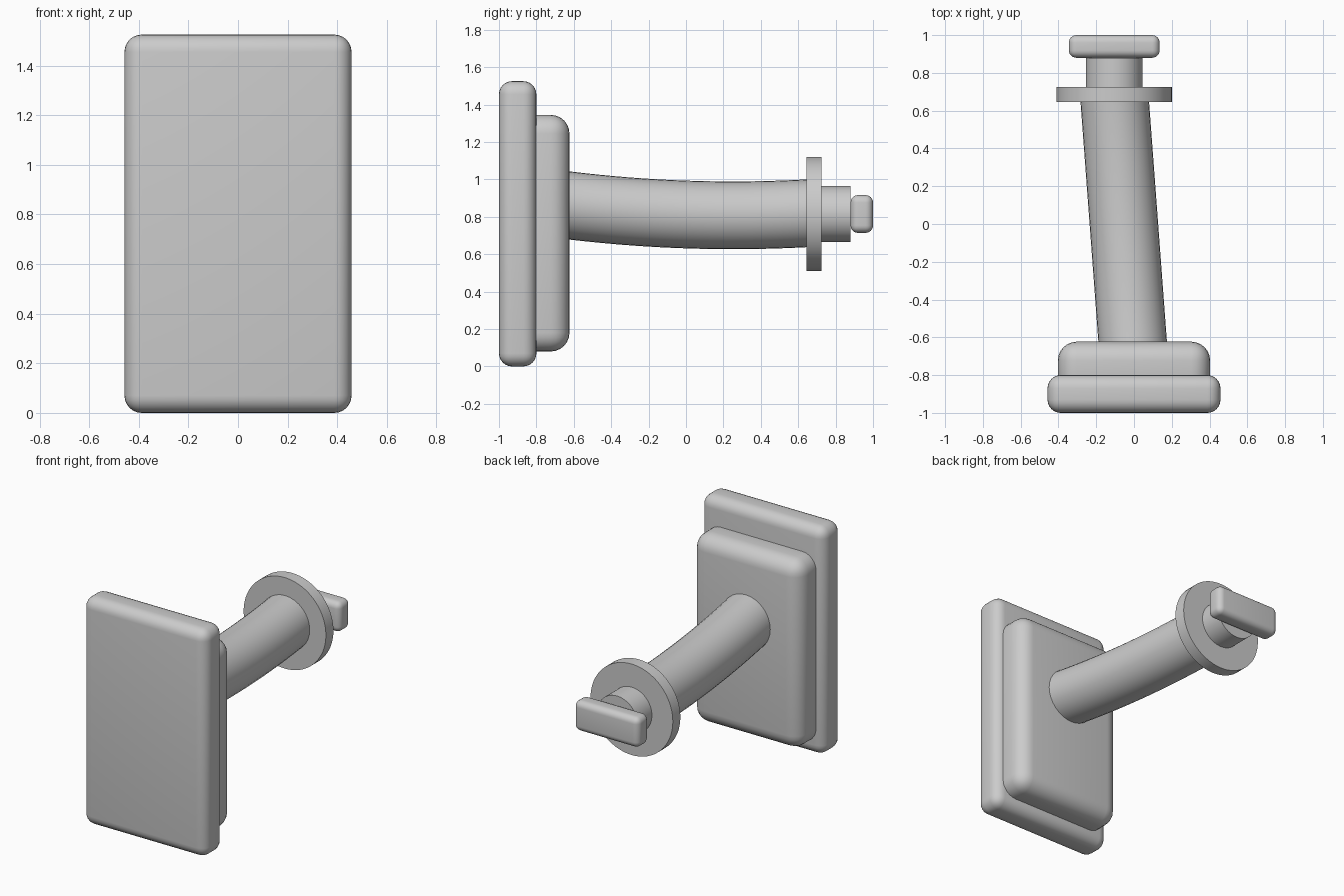
import bpy
from math import pi
from mathutils import Vector

if "Cube" in bpy.data.objects:
    bpy.data.objects.remove(bpy.data.objects["Cube"])


def smooth(obj):
    bpy.ops.object.select_all(action='DESELECT')
    obj.select_set(True)
    bpy.context.view_layer.objects.active = obj
    bpy.ops.object.shade_smooth_by_angle(angle=pi / 6)


def rounded_box(name, lo, hi, radius):
    lo, hi = Vector(lo), Vector(hi)
    bpy.ops.mesh.primitive_cube_add(size=1, location=(lo + hi) / 2)
    obj = bpy.context.object
    obj.name = name
    obj.scale = hi - lo
    bpy.ops.object.transform_apply(location=False, rotation=False, scale=True)
    bevel = obj.modifiers.new("rounding", 'BEVEL')
    bevel.width = radius
    bevel.segments = 6
    bpy.ops.object.modifier_apply(modifier="rounding")
    smooth(obj)


def disc(name, y0, y1, radius):
    bpy.ops.mesh.primitive_cylinder_add(
        vertices=64, radius=radius, depth=y1 - y0,
        location=(-0.105, (y0 + y1) / 2, 0.815), rotation=(pi / 2, 0, 0))
    bpy.context.object.name = name
    smooth(bpy.context.object)


# Stacked rounded plates
rounded_box("front_plate", (-0.458, -1, 0), (0.458, -0.8, 1.525), 0.07)
rounded_box("backing_plate", (-0.403, -0.9, 0.08), (0.403, -0.623, 1.345), 0.1)

# Gently curved arm, swept along y
curve = bpy.data.curves.new("arm", 'CURVE')
curve.dimensions = '3D'
curve.bevel_depth = 0.181
curve.bevel_resolution = 14
curve.use_fill_caps = True
spline = curve.splines.new('POLY')
steps = 20
spline.points.add(steps)
for i, p in enumerate(spline.points):
    y = -0.68 + 1.36 * i / steps
    p.co = (-0.007 - 0.0745 * (y + 0.625), y, 0.808 + 0.069 * (y - 0.25) ** 2, 1)
arm = bpy.data.objects.new("arm", curve)
bpy.context.collection.objects.link(arm)
bpy.ops.object.select_all(action='DESELECT')
arm.select_set(True)
bpy.context.view_layer.objects.active = arm
bpy.ops.object.convert(target='MESH')
smooth(bpy.context.object)

# Flange, neck and end bar
disc("flange", 0.645, 0.725, 0.305)
disc("neck", 0.70, 0.88, 0.15)
rounded_box("end_bar", (-0.345, 0.88, 0.714), (0.136, 1.0, 0.916), 0.04)
